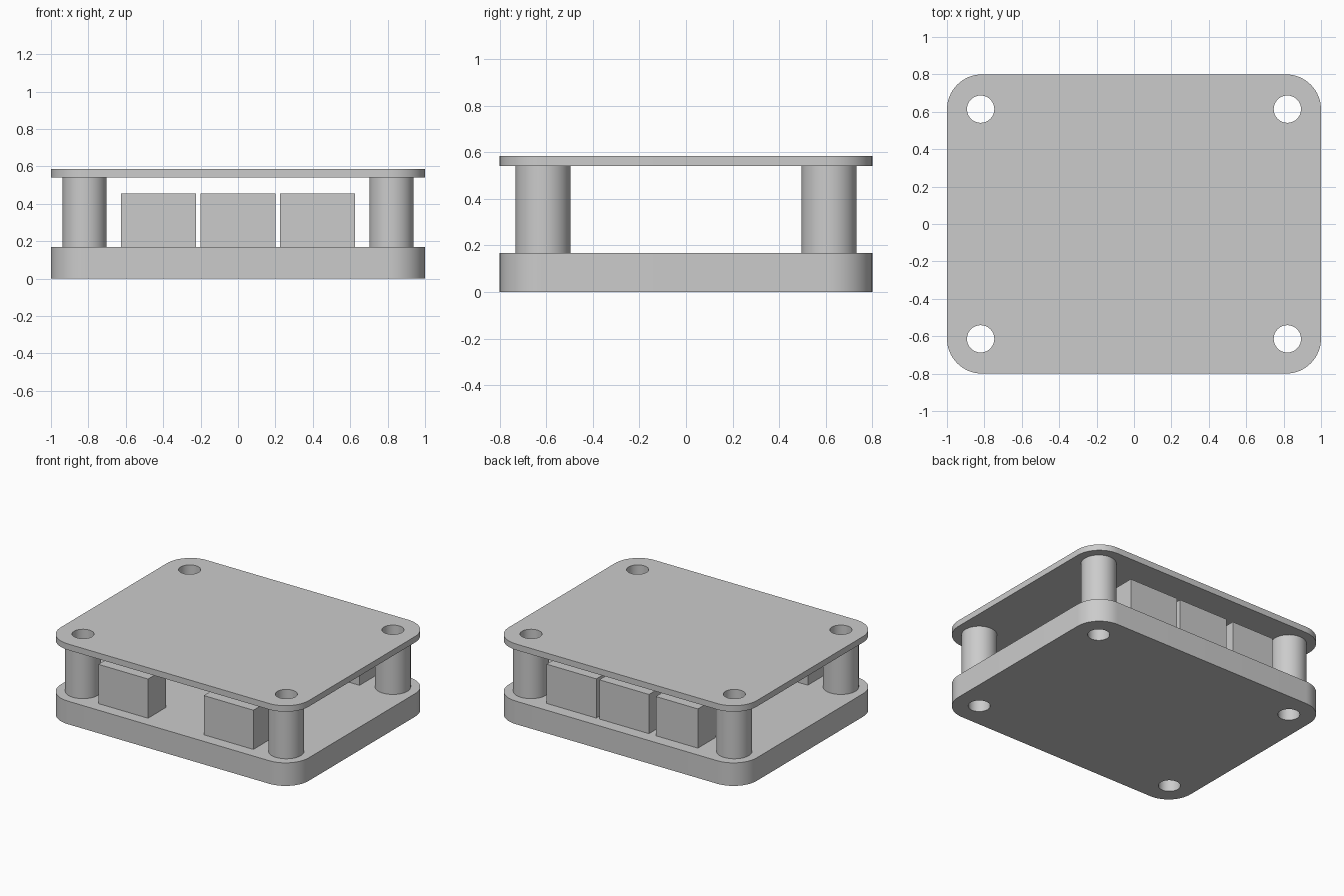
import bpy, bmesh
from math import cos, sin, pi

if "Cube" in bpy.data.objects:
    bpy.data.objects.remove(bpy.data.objects["Cube"])

PX, PY = 0.82, 0.614        # post centres
HOLE_R, POST_R, CORNER_R = 0.073, 0.118, 0.188


def circle(cx, cy, r, n=48):
    return [(cx + r * cos(2 * pi * i / n), cy + r * sin(2 * pi * i / n)) for i in range(n)]


def rounded_rect(hx, hy, r, n=16):
    pts = []
    for k, (sx, sy) in enumerate([(1, 1), (-1, 1), (-1, -1), (1, -1)]):
        for i in range(n + 1):
            a = pi / 2 * (k + i / n)
            pts.append((sx * (hx - r) + r * cos(a), sy * (hy - r) + r * sin(a)))
    return pts


def extrude_outline(name, loops, z0, z1):
    """Fill an outline (with holes) and give it thickness from z0 to z1."""
    cu = bpy.data.curves.new(name, 'CURVE')
    cu.dimensions = '2D'
    cu.fill_mode = 'BOTH'
    cu.extrude = (z1 - z0) / 2
    for loop in loops:
        sp = cu.splines.new('POLY')
        sp.points.add(len(loop) - 1)
        for p, (x, y) in zip(sp.points, loop):
            p.co = (x, y, 0, 1)
        sp.use_cyclic_u = True
    ob = bpy.data.objects.new(name, cu)
    bpy.context.collection.objects.link(ob)
    ob.location.z = (z0 + z1) / 2
    bpy.ops.object.select_all(action='DESELECT')
    ob.select_set(True)
    bpy.context.view_layer.objects.active = ob
    bpy.ops.object.convert(target='MESH')
    ob = bpy.context.object
    bm = bmesh.new()
    bm.from_mesh(ob.data)
    bmesh.ops.remove_doubles(bm, verts=bm.verts, dist=1e-5)
    bmesh.ops.recalc_face_normals(bm, faces=bm.faces)
    bm.to_mesh(ob.data)
    bm.free()
    bpy.ops.object.shade_smooth_by_angle()
    return ob


def block(name, x, y, width):
    bpy.ops.mesh.primitive_cube_add(size=1, location=(x, y, (0.168 + 0.454) / 2))
    ob = bpy.context.object
    ob.name = name
    ob.scale = (width, 0.205, 0.454 - 0.168)
    bpy.ops.object.transform_apply(location=False, rotation=False, scale=True)


corners = [(sx * PX, sy * PY) for sx in (-1, 1) for sy in (-1, 1)]
holes = [circle(x, y, HOLE_R) for x, y in corners]
outline = rounded_rect(1.0, 0.8, CORNER_R)

# Thick base and thin lid, both drilled at the corners
extrude_outline("base_plate", [outline] + holes, 0, 0.168)
extrude_outline("top_plate", [outline] + holes, 0.541, 0.585)

# Hollow corner spacers
for (x, y), hole in zip(corners, holes):
    extrude_outline("spacer_post", [circle(x, y, POST_R), hole], 0.168, 0.541)

# Three blocks along the back, two along the front
for x, w in ((-0.425, 0.34), (0, 0.4), (0.425, 0.4)):
    block("back_block", x, 0.61, w)
for x in (-0.425, 0.425):
    block("front_block", x, -0.613, 0.4)
